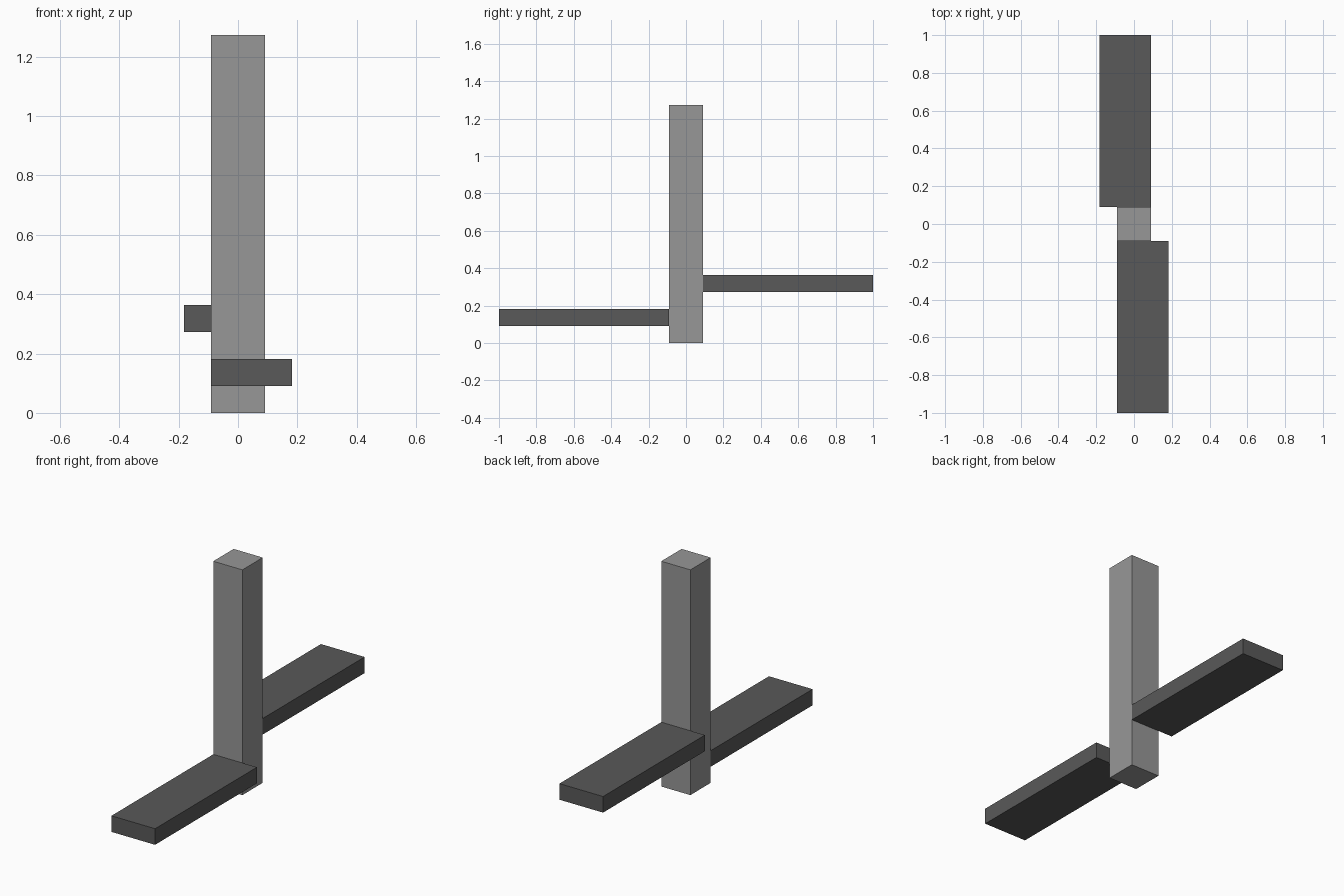
import bpy
import bmesh
from mathutils import Vector

if "Cube" in bpy.data.objects:
    bpy.data.objects.remove(bpy.data.objects["Cube"])

U = 1 / 11  # the model sits on a regular grid of this step


def material(name, grey):
    mat = bpy.data.materials.new(name)
    mat.diffuse_color = (grey, grey, grey, 1)
    mat.use_nodes = True
    mat.node_tree.nodes["Principled BSDF"].inputs["Base Color"].default_value = mat.diffuse_color
    return mat


def box(name, low, high, mat):
    """Box between two corners given in grid steps."""
    low, high = Vector(low) * U, Vector(high) * U
    mesh = bpy.data.meshes.new(name)
    bm = bmesh.new()
    bmesh.ops.create_cube(bm, size=1)
    bmesh.ops.scale(bm, vec=high - low, verts=bm.verts)
    bm.to_mesh(mesh)
    bm.free()
    mesh.materials.append(mat)
    obj = bpy.data.objects.new(name, mesh)
    obj.location = (low + high) / 2
    bpy.context.collection.objects.link(obj)
    return obj


light_grey = material("light grey", 0.31)
dark_grey = material("dark grey", 0.10)

# Upright square post
box("post", (-1, -1, 0), (1, 1, 14), light_grey)

# Two flat arms, offset sideways and stepped in height
box("front_arm", (-1, -11, 1), (2, -1, 2), dark_grey)
box("back_arm", (-2, 1, 3), (1, 11, 4), dark_grey)
